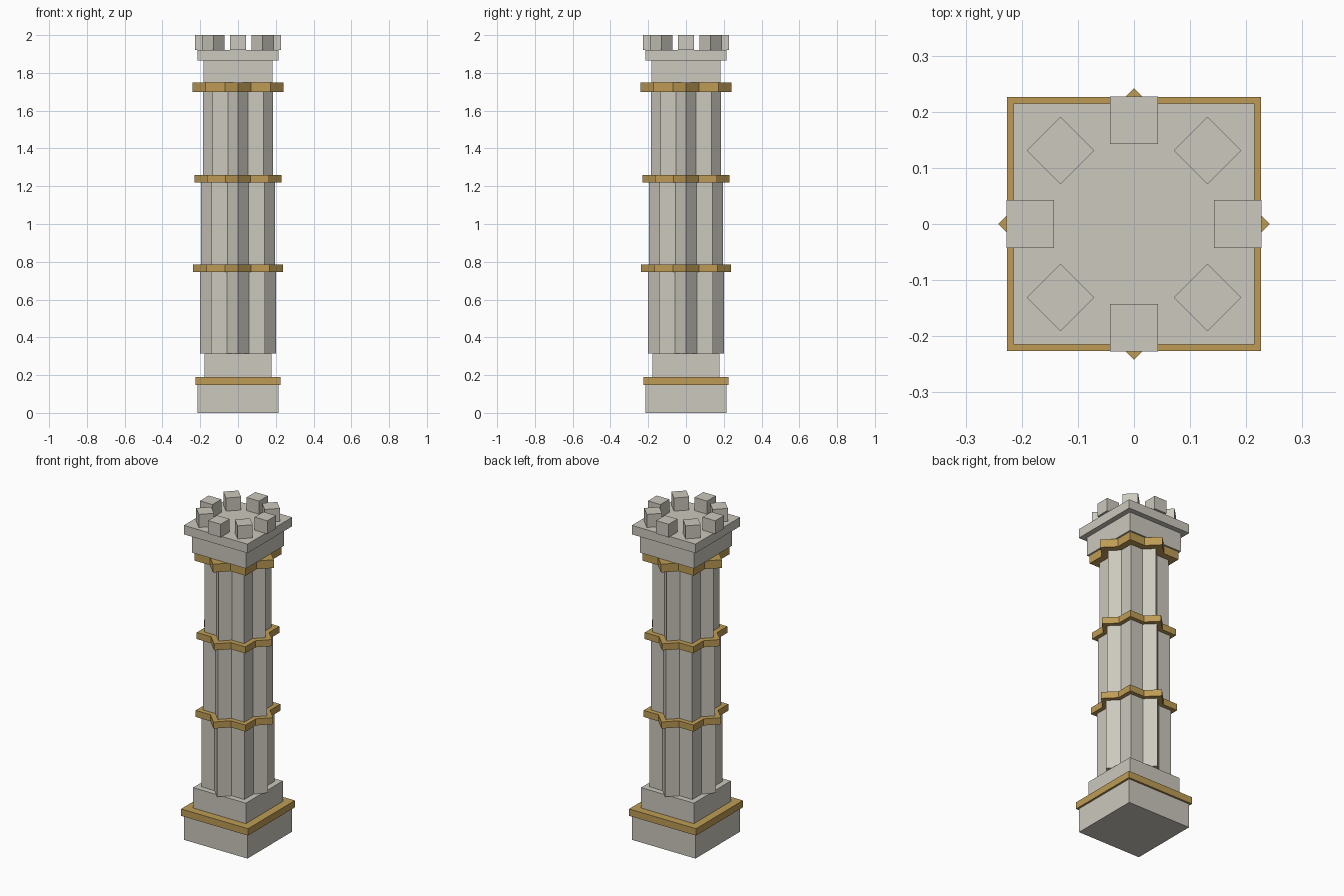
import bpy
import bmesh
from math import pi, sin, cos, sqrt

cube = bpy.data.objects.get("Cube")
if cube:
    bpy.data.objects.remove(cube)


def make_material(name, rgb):
    mat = bpy.data.materials.new(name)
    mat.use_nodes = True
    mat.diffuse_color = (*rgb, 1)
    mat.node_tree.nodes["Principled BSDF"].inputs["Base Color"].default_value = (*rgb, 1)
    return mat


stone = make_material("pale stone", (0.60, 0.58, 0.51))
gold = make_material("gold trim", (0.51, 0.33, 0.09))


def prism(name, outline, z0, z1, mat):
    """Extrude a closed outline from z0 up to z1."""
    bm = bmesh.new()
    base = bm.faces.new([bm.verts.new((x, y, z0)) for x, y in outline])
    top = bmesh.ops.extrude_face_region(bm, geom=[base])["geom"]
    moved = [v for v in top if isinstance(v, bmesh.types.BMVert)]
    bmesh.ops.translate(bm, vec=(0, 0, z1 - z0), verts=moved)
    bmesh.ops.recalc_face_normals(bm, faces=bm.faces)
    mesh = bpy.data.meshes.new(name)
    bm.to_mesh(mesh)
    bm.free()
    mesh.materials.append(mat)
    obj = bpy.data.objects.new(name, mesh)
    bpy.context.collection.objects.link(obj)
    return obj


def square(half, turn=0.0, cx=0.0, cy=0.0):
    r = half * sqrt(2)
    angles = [turn + pi / 4 + k * pi / 2 for k in range(4)]
    return [(cx + r * cos(a), cy + r * sin(a)) for a in angles]


def star(half, tip):
    """Eight-pointed outline of a square crossed by a diamond."""
    notch = tip - half
    quarter = [(tip, 0), (half, notch), (half, half), (notch, half)]
    points = []
    for k in range(4):
        c, s = round(cos(k * pi / 2)), round(sin(k * pi / 2))
        points += [(x * c - y * s, x * s + y * c) for x, y in quarter]
    return points


# Stepped base
prism("base_block", square(0.214), 0, 0.148, stone)
prism("base_gold_band", square(0.226), 0.148, 0.19, gold)
prism("plinth", square(0.178), 0.19, 0.315, stone)

# Star-shaped shaft sections, each narrower than the one below
sections = [("lower", 0.144, 0.201, 0.315, 0.745),
            ("middle", 0.140, 0.195, 0.785, 1.22),
            ("upper", 0.134, 0.186, 1.26, 1.70)]
for name, half, tip, z0, z1 in sections:
    prism(name + "_shaft", star(half, tip), z0, z1, stone)

# Gold bands between the sections
bands = [("lower", 0.168, 0.237, 0.745, 0.785),
         ("middle", 0.164, 0.231, 1.22, 1.26),
         ("upper", 0.173, 0.242, 1.70, 1.75)]
for name, half, tip, z0, z1 in bands:
    prism(name + "_gold_band", star(half, tip), z0, z1, gold)

# Capital and platform
prism("capital", square(0.183), 1.75, 1.865, stone)
prism("platform", square(0.215), 1.865, 1.92, stone)

# Ring of battlement blocks
for k in range(8):
    a = k * pi / 4
    prism(f"battlement_{k + 1}", square(0.0425, a, 0.185 * cos(a), 0.185 * sin(a)),
          1.92, 2.0, stone)
